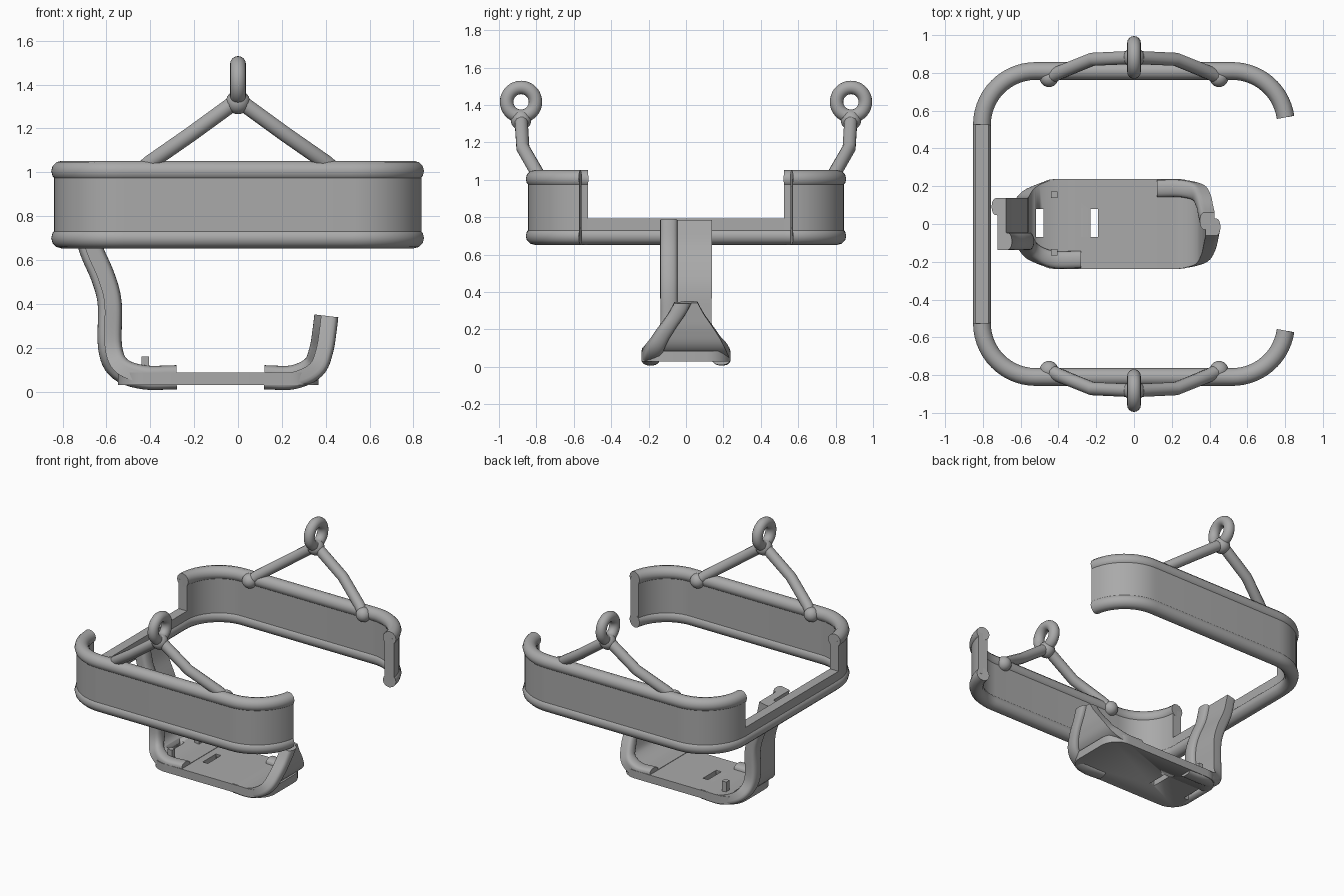
import bpy, bmesh
from math import sin, cos, pi, radians
from mathutils import Vector

cube = bpy.data.objects.get("Cube")
if cube:
    bpy.data.objects.remove(cube, do_unlink=True)

grey = bpy.data.materials.new("plain_grey")
grey.use_nodes = True
grey.diffuse_color = (0.4, 0.4, 0.4, 1)
grey.node_tree.nodes["Principled BSDF"].inputs["Base Color"].default_value = (0.4, 0.4, 0.4, 1)


def finish(obj):
    bpy.ops.object.select_all(action='DESELECT')
    obj.select_set(True)
    bpy.context.view_layer.objects.active = obj
    obj.data.materials.clear()
    obj.data.materials.append(grey)
    bpy.ops.object.shade_smooth_by_angle(angle=radians(35))
    return obj


def loft(name, rings):
    """Skin a list of equal-length point rings and cap both ends."""
    bm = bmesh.new()
    loops = [[bm.verts.new(p) for p in ring] for ring in rings]
    n = len(loops[0])
    for a, b in zip(loops, loops[1:]):
        for i in range(n):
            j = (i + 1) % n
            bm.faces.new((a[i], a[j], b[j], b[i]))
    bm.faces.new(loops[0])
    bm.faces.new(loops[-1][::-1])
    bmesh.ops.recalc_face_normals(bm, faces=bm.faces)
    mesh = bpy.data.meshes.new(name)
    bm.to_mesh(mesh)
    bm.free()
    obj = bpy.data.objects.new(name, mesh)
    bpy.context.collection.objects.link(obj)
    return finish(obj)


def tube(name, points, radius):
    curve = bpy.data.curves.new(name, 'CURVE')
    curve.dimensions = '3D'
    curve.bevel_depth = radius
    curve.bevel_resolution = 4
    curve.use_fill_caps = True
    spline = curve.splines.new('POLY')
    spline.points.add(len(points) - 1)
    for sp, p in zip(spline.points, points):
        sp.co = (*p, 1)
    obj = bpy.data.objects.new(name, curve)
    bpy.context.collection.objects.link(obj)
    bpy.ops.object.select_all(action='DESELECT')
    obj.select_set(True)
    bpy.context.view_layer.objects.active = obj
    bpy.ops.object.convert(target='MESH')
    return finish(bpy.context.object)


def ball(name, centre, radius):
    bpy.ops.mesh.primitive_uv_sphere_add(segments=24, ring_count=14, radius=radius, location=centre)
    bpy.context.object.name = name
    finish(bpy.context.object)


def box(name, lo, hi):
    return loft(name, [[(x, lo[1], lo[2]), (x, hi[1], lo[2]), (x, hi[1], hi[2]), (x, lo[1], hi[2])]
                       for x in (lo[0], hi[0])])


def smooth(points, steps=6):
    """Catmull-Rom interpolation through the control points."""
    pts = [Vector(p) for p in points]
    pts = [2 * pts[0] - pts[1]] + pts + [2 * pts[-1] - pts[-2]]
    out = []
    for a, b, c, d in zip(pts, pts[1:], pts[2:], pts[3:]):
        for k in range(steps):
            t = k / steps
            out.append(0.5 * (2 * b + (c - a) * t + (2 * a - 5 * b + 4 * c - d) * t * t
                              + (3 * b - a - 3 * c + d) * t ** 3))
    return out + [pts[-2]]


def arc(cx, cy, r, a0, a1, n=14):
    angles = [radians(a0 + (a1 - a0) * i / n) for i in range(n + 1)]
    return [Vector((cx + r * cos(a), cy + r * sin(a))) for a in angles]


# Side panels: thin walls with a round bead along the top and bottom
BOTTOM, TOP, BEAD, WALL = 0.70, 1.005, 0.047, 0.034
CORNER_X, CORNER_Y, BEND = 0.52, 0.525, 0.285


def half_path(offset=0):
    r = BEND + offset
    return arc(-CORNER_X, CORNER_Y, r, 180, 90) + arc(CORNER_X, CORNER_Y, r, 90, 8)


for side, s in (("front", -1), ("back", 1)):
    rings = [[(o.x, s * o.y, BOTTOM), (o.x, s * o.y, TOP), (i.x, s * i.y, TOP), (i.x, s * i.y, BOTTOM)]
             for o, i in zip(half_path(WALL), half_path(-WALL))]
    loft(side + "_panel", rings)
    tube(side + "_top_bead", [(p.x, s * p.y, TOP) for p in half_path()], BEAD)

    # Hanger: two bent legs, a knuckle and a ring
    for end, e in (("left", 1), ("right", -1)):
        foot = (e * 0.45, s * 0.775, 1.0)
        tube(side + "_hanger_leg_" + end, [foot, (e * 0.4, s * 0.80, 1.045), (e * 0.22, s * 0.872, 1.17),
                                           (0, s * 0.882, 1.33)], 0.036)
        ball(side + "_hanger_foot_" + end, foot, 0.05)
    ball(side + "_knuckle", (0, s * 0.882, 1.32), 0.055)
    bpy.ops.mesh.primitive_torus_add(major_radius=0.077, minor_radius=0.036, major_segments=36,
                                     minor_segments=16, location=(0, s * 0.882, 1.417),
                                     rotation=(0, pi / 2, 0))
    bpy.context.object.name = side + "_hanger_ring"
    finish(bpy.context.object)

# Bottom bead runs round both panels and across the open middle
path = [(p.x, p.y, BOTTOM) for p in half_path()]
tube("bottom_bead", path[::-1] + [(x, -y, z) for x, y, z in path], BEAD)
rail_x = -CORNER_X - BEND
box("cross_rail", (rail_x - WALL, -CORNER_Y, BOTTOM), (rail_x + WALL, CORNER_Y, 0.793))


# Uprights: strips with a half-round rib on opposite edges of each face
def upright(name, stations, s):
    web, rib, r = 0.024, 0.055, 0.046
    pts = smooth(stations)
    rings = []
    for k, p in enumerate(pts):
        t = pts[min(k + 1, len(pts) - 1)] - pts[max(k - 1, 0)]
        t.z = 0
        t.normalize()
        half = p.z
        side = [(-half - r * cos(a), web + (rib - web) * sin(a) ** 0.7)
                for a in (pi * i / 10 for i in range(10))]
        side += [(-half + r, web), (half + r, web)]
        section = side + [(-y, -n) for y, n in side]
        rings.append([(p.x + s * t.y * n, s * y, p.y - s * t.x * n) for y, n in section])
    return loft(name, rings)


# Stations are x, height and rib half spacing
rear = upright("tall_upright", [(-0.28, 0.065, 0.188), (-0.43, 0.065, 0.188), (-0.54, 0.105, 0.145),
                                (-0.583, 0.2, 0.095), (-0.585, 0.40, 0.092), (-0.615, 0.52, 0.092),
                                (-0.67, 0.65, 0.092), (-0.70, 0.78, 0.092)], 1)
upright("short_upright", [(0.12, 0.065, 0.188), (0.25, 0.065, 0.188), (0.345, 0.11, 0.165),
                          (0.38, 0.19, 0.115), (0.395, 0.28, 0.052), (0.403, 0.345, 0.016)], -1)

# Foot plate with rounded corners
outline = (arc(0.24, 0.11, 0.128, 0, 90, 8) + arc(-0.42, 0.11, 0.128, 90, 180, 8)
           + arc(-0.42, -0.11, 0.128, 180, 270, 8) + arc(0.24, -0.11, 0.128, 270, 360, 8))
plate = loft("foot_plate", [[(p.x, p.y, z) for p in outline] for z in (0.03, 0.086)])

# Strap slots cut through the plate and the upright base
for x in (-0.50, -0.21):
    cutter = box("slot_cutter", (x - 0.02, -0.07, -0.1), (x + 0.02, 0.08, 0.2))
    cutter.hide_render = True
    for part in (plate, rear):
        mod = part.modifiers.new("slot", 'BOOLEAN')
        mod.operation = 'DIFFERENCE'
        mod.solver = 'EXACT'
        mod.object = cutter
        bpy.context.view_layer.objects.active = part
        bpy.ops.object.modifier_move_to_index(modifier=mod.name, index=0)
        bpy.ops.object.modifier_apply(modifier=mod.name)
    bpy.data.objects.remove(cutter, do_unlink=True)

# Small pegs on the plate
for side, y in (("front", -0.15), ("back", 0.155)):
    box(side + "_peg", (-0.44, y - 0.018, 0.07), (-0.405, y + 0.018, 0.16))
